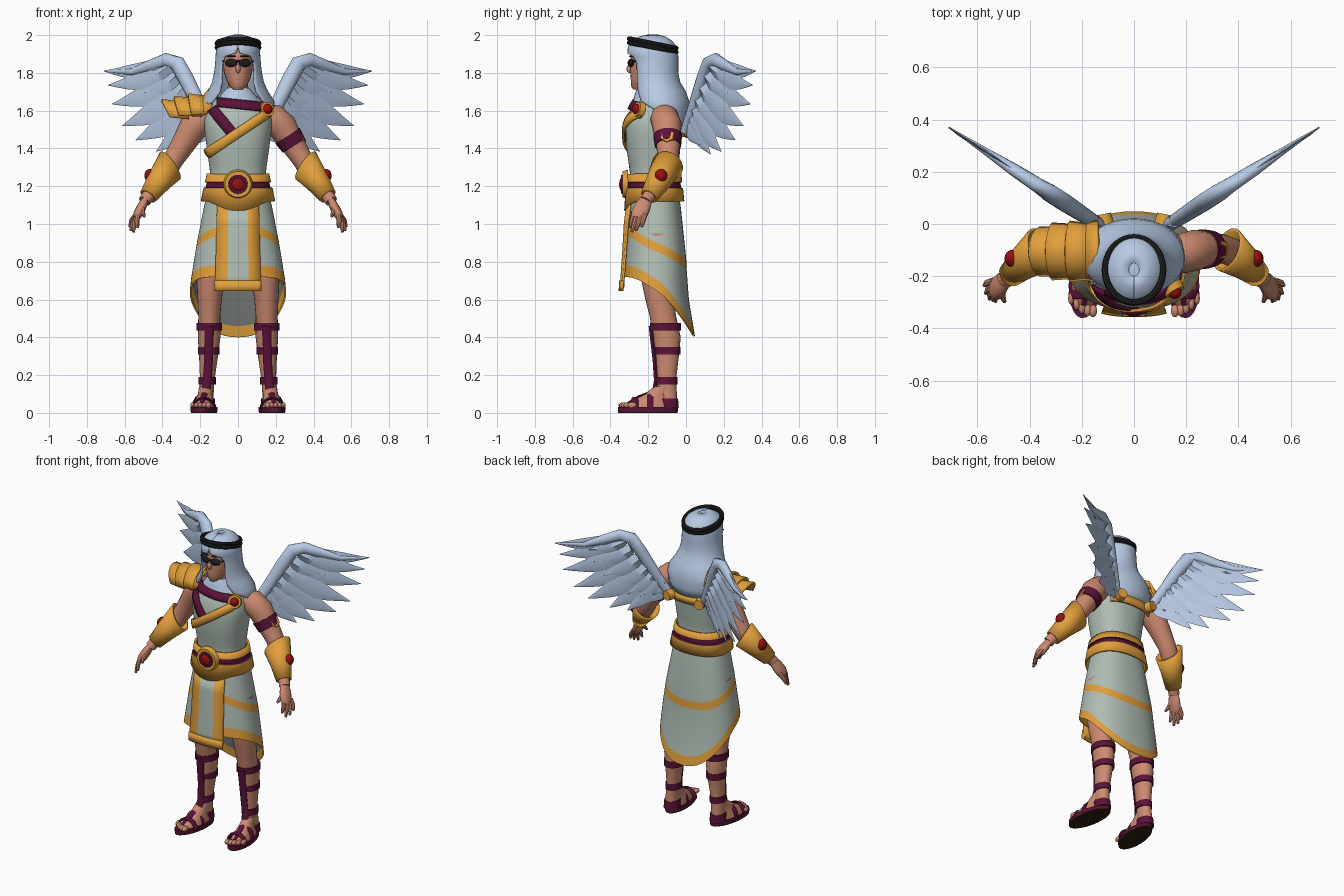
import bpy, bmesh
from math import sin, cos, pi, asin, copysign
from mathutils import Vector, Matrix

cube = bpy.data.objects.get("Cube")
if cube:
    bpy.data.objects.remove(cube)


def material(name, code):
    rgb = [int(code[i:i + 2], 16) / 255 for i in (0, 2, 4)]
    linear = [c / 12.92 if c < 0.04 else ((c + 0.055) / 1.055) ** 2.4 for c in rgb] + [1]
    m = bpy.data.materials.new(name)
    m.use_nodes = True
    m.diffuse_color = linear
    m.node_tree.nodes["Principled BSDF"].inputs["Base Color"].default_value = linear
    return m


skin, cloth = material("warm skin", "CC8A70"), material("sage cloth", "B0BDB4")
gold, purple = material("gold", "E2A03C"), material("deep purple", "5A1238")
red, white = material("red gem", "960F0F"), material("pale blue white", "B7CAE4")
black, lining = material("black", "1E1E1E"), material("grey lining", "767977")
sole_brown = material("dark sole", "2C2210")
made = []


def finish(name, bm, mats, thick=0):
    bmesh.ops.recalc_face_normals(bm, faces=bm.faces[:])
    mesh = bpy.data.meshes.new(name)
    bm.to_mesh(mesh)
    bm.free()
    for m in mats:
        mesh.materials.append(m)
    ob = bpy.data.objects.new(name, mesh)
    bpy.context.scene.collection.objects.link(ob)
    if thick:
        mod = ob.modifiers.new("thickness", "SOLIDIFY")
        mod.thickness, mod.offset = thick, 0
    made.append(ob)
    return ob


def grid(name, rows, mats, closed=True, caps=True, thick=0):
    """Skin a list of point rows; mats is one material or one per band."""
    bands = mats if isinstance(mats, list) else [mats] * (len(rows) - 1)
    slots = list(dict.fromkeys(bands))
    bm = bmesh.new()
    vs = [[bm.verts.new(p) for p in row] for row in rows]
    n = len(rows[0])
    for i, band in enumerate(bands):
        for j in range(n if closed else n - 1):
            k = (j + 1) % n
            f = bm.faces.new((vs[i][j], vs[i][k], vs[i + 1][k], vs[i + 1][j]))
            f.material_index = slots.index(band)
    if closed and caps:
        bm.faces.new(vs[0])
        bm.faces.new(vs[-1])
    return finish(name, bm, slots, thick)


def loft(name, rings, mat, s=1, yaw=0, n=24, caps=True, thick=0):
    """Horizontal ellipses (x, y, z, rx, ry)."""
    turn = Matrix.Rotation(yaw * s, 3, "Z")
    rows = [[Vector((x * s, y, z)) + turn @ Vector((rx * sin(a), -ry * cos(a), 0))
             for a in (2 * pi * j / n for j in range(n))] for x, y, z, rx, ry in rings]
    return grid(name, rows, mat, caps=caps, thick=thick)


def tube(name, pts, mat, s=1, fu=1, fv=1, n=14, caps=True, thick=0, slant=0):
    """Tapered tube through (x, y, z, radius)."""
    c = [Vector((p[0] * s, p[1], p[2])) for p in pts]
    rows = []
    for i, p in enumerate(pts):
        t = (c[min(i + 1, len(c) - 1)] - c[max(i - 1, 0)]).normalized()
        u = t.cross(Vector((0, 1, 0))).normalized()
        v = u.cross(t)
        ring = []
        for j in range(n):
            a = 2 * pi * j / n
            d = (u * cos(a) * fu + v * sin(a) * fv) * p[3]
            ring.append(c[i] + d - t * (slant * d.x * s if i == 0 else 0))
        rows.append(ring)
    return grid(name, rows, mat, caps=caps, thick=thick)


def ball(name, loc, scale, mat, yaw=0):
    bm = bmesh.new()
    bmesh.ops.create_uvsphere(bm, u_segments=18, v_segments=12, radius=1)
    bm.transform(Matrix.Translation(loc) @ Matrix.Rotation(yaw, 4, "Z") @ Matrix.Diagonal((*scale, 1)))
    return finish(name, bm, [mat])


def disc(name, loc, normal, r, depth, mat, seg=28):
    bm = bmesh.new()
    bmesh.ops.create_cone(bm, cap_ends=True, segments=seg, radius1=r, radius2=r * 0.88, depth=depth)
    turn = Vector(normal).to_track_quat("Z", "Y").to_matrix().to_4x4()
    bm.transform(Matrix.Translation(loc) @ turn)
    return finish(name, bm, [mat])


def medallion(name, loc, normal, r):
    disc(name + "_rim", loc, normal, r, 0.03, gold)
    ball(name + "_gem", Vector(loc) + Vector(normal).normalized() * 0.012, [r * 0.6] * 3, red)


# Body surface: height, half width, front y, back y
PROFILE = [(0.36, .265, -.34, .055), (0.6, .26, -.335, .015), (0.7, .25, -.33, .005),
           (0.85, .226, -.32, 0), (1.0, .2, -.312, -.012), (1.1, .178, -.3, -.03),
           (1.18, .16, -.295, -.04), (1.26, .145, -.295, -.045), (1.4, .165, -.315, -.03),
           (1.5, .178, -.32, -.02), (1.57, .18, -.31, -.005), (1.64, .145, -.275, -.01),
           (1.7, .07, -.23, -.08)]
POWER = 0.85


def section(z):
    for lo, hi in zip(PROFILE, PROFILE[1:]):
        if z <= hi[0]:
            t = max(0, (z - lo[0]) / (hi[0] - lo[0]))
            return [p + (q - p) * t for p, q in zip(lo[1:], hi[1:])]
    return PROFILE[-1][1:]


def body(a, z, off=0):
    rx, front, back = section(z)
    bx, by = (copysign(abs(v) ** POWER, v) for v in (sin(a), cos(a)))
    return Vector(((rx + off) * bx, (front + back) / 2 - ((back - front) / 2 + off) * by, z))


def chest(x, z, off):
    return body(copysign(asin(min(1, abs(x) / section(z)[0]) ** (1 / POWER)), x), z, off)


def sheet(name, levels, mats, a0=0, a1=2 * pi, n=56, thick=0):
    full = a1 - a0 > 6
    angles = [a0 + (a1 - a0) * j / n for j in range(n if full else n + 1)]
    cols = [[body(a, z, off) for z, off in levels(a)] for a in angles]
    return grid(name, list(zip(*cols)), mats, closed=full, caps=False, thick=thick)


def strip(name, start, end, width, mat, off):
    """Sash over the chest between two (x, z) points."""
    p, q = Vector(start), Vector(end)
    side = Vector((p.y - q.y, q.x - p.x)).normalized() * width / 2
    mid = [p.lerp(q, j / 14) for j in range(15)]
    rows = [[chest(m.x + side.x * k, m.y + side.y * k, off) for m in mid] for k in (-1, 0, 1)]
    return grid(name, rows, mat, closed=False, thick=0.012)


# Tunic, skirt and lining
def hem(a):
    return 0.72 - 0.32 * ((1 - cos(a)) / 2) ** 2.2


def skirt_levels(off):
    def levels(a):
        mid, low = 0.97 - 0.09 * (1 - cos(a)), hem(a)
        return [(z, off) for z in (1.17, 1.08, mid + .025, mid - .025,
                                   (mid + low) / 2, low + .06, low)]
    return levels


sheet("tunic", lambda a: [(1.15 + 0.05 * i, 0) for i in range(12)], cloth)
sheet("skirt", skirt_levels(0), [cloth, cloth, gold, cloth, cloth, gold])
sheet("skirt_lining", skirt_levels(-0.008), [lining] * 5 + [gold])
columns = [[chest(x * (1.35 - 0.3 * z), z, 0.014) for z in (1.1, 1.0, 0.9, 0.8, 0.72, 0.66)]
           for x in (-.1, -.046, .046, .1)]
grid("front_panel", columns, [gold, cloth, gold], closed=False, thick=0.012)
strip("front_panel_hem", (-.115, .672), (.115, .672), 0.055, gold, 0.018)

# Belt and buckle
sheet("belt", lambda a: [(1.265, .014), (1.225, .018), (1.222, .009), (1.19, .009), (1.187, .02),
                         (1.12 - 0.05 * max(0, cos(a)) ** 6, .018)],
      [gold, purple, purple, purple, gold], thick=0.012)
disc("buckle_rim", (0, -.322, 1.21), (0, -1, 0), 0.078, 0.03, gold)
disc("buckle_inset", (0, -.326, 1.21), (0, -1, 0), 0.056, 0.034, purple)
ball("buckle_gem", (0, -.338, 1.21), (.036, .016, .036), red)

# Sashes, collar and back strap
strip("purple_sash", (-.13, 1.61), (-.005, 1.45), 0.055, purple, 0.008)
strip("gold_sash", (.15, 1.59), (-.155, 1.37), 0.05, gold, 0.014)
strip("collar", (-.1, 1.645), (.125, 1.62), 0.045, purple, 0.014)
medallion("shoulder_brooch", (.15, -.25, 1.605), (.5, -.85, .25), 0.045)
sheet("back_strap", lambda a: [(1.51, .022), (1.46, .026)], gold, pi - 0.8, pi + 0.8, 20, 0.015)

# Head
loft("neck", [(0, -.18, 1.6, .07, .07), (0, -.2, 1.76, .05, .06)], skin)
loft("head", [(0, -.25, 1.712, .025, .03), (0, -.232, 1.73, .045, .058), (0, -.21, 1.765, .064, .082),
              (0, -.195, 1.81, .076, .1), (0, -.19, 1.86, .08, .106), (0, -.185, 1.92, .082, .106),
              (0, -.18, 1.96, .06, .08)], skin)
ball("nose", (0, -.297, 1.822), (.013, .018, .024), skin)
ball("lips", (0, -.283, 1.77), (.024, .01, .01), skin)
ball("chin", (0, -.268, 1.733), (.026, .022, .02), skin)
ball("glasses_bridge", (0, -.3, 1.862), (.02, .008, .006), black)
for s, side in ((1, "left_"), (-1, "right_")):
    ball(side + "lens", (.037 * s, -.292, 1.853), (.034, .013, .022), black, 0.35 * s)
    ball(side + "temple", (.078 * s, -.235, 1.862), (.006, .055, .006), black)
    ball(side + "brow", (.035 * s, -.289, 1.888), (.026, .01, .005), black, 0.35 * s)

# Head cloth: height, half width, front y, back y, opening angle
HOOD = [(1.998, .02, -.2, -.15, 0), (1.988, .06, -.245, -.11, 0), (1.965, .092, -.285, -.075, 0),
        (1.935, .108, -.303, -.055, 0), (1.905, .113, -.306, -.047, .08), (1.89, .114, -.302, -.046, .6),
        (1.85, .116, -.295, -.046, .78), (1.8, .122, -.29, -.046, .76), (1.75, .132, -.285, -.035, .7),
        (1.7, .155, -.28, -.005, .66), (1.65, .188, -.275, .012, .75), (1.61, .195, -.26, .016, 1.2),
        (1.56, .185, -.25, .014, 1.8), (1.5, .16, -.24, .005, 2.4)]
rows = [[(rx * sin(a), (f + b) / 2 - (b - f) / 2 * cos(a), z)
         for a in (gap + (2 * pi - 2 * gap) * j / 40 for j in range(41))] for z, rx, f, b, gap in HOOD]
grid("head_cloth", rows, white, closed=False, thick=0.01)
ball("head_cloth_crown", (0, -.175, 1.975), (.07, .085, .025), white)
loft("neck_scarf", [(0, -.185, 1.63, .13, .1), (0, -.195, 1.68, .095, .078), (0, -.2, 1.72, .06, .06)], white)
for i, z in enumerate((1.935, 1.956)):
    tilt = Matrix.Translation((0, -.176, z)) @ Matrix.Rotation(-0.2, 4, "X")
    rows = [[tilt @ Vector(((.111 + .013 * cos(b)) * sin(a), -(.127 + .013 * cos(b)) * cos(a), .013 * sin(b)))
             for b in (2 * pi * k / 8 for k in range(8))] for a in (2 * pi * j / 40 for j in range(41))]
    grid("head_cord_%d" % (i + 1), rows, black, caps=False)

# Wing feathers: base x, base z, tip x, tip z, half width
FEATHERS = [(.4, 1.85, .71, 1.81, .04), (.37, 1.82, .685, 1.735, .048), (.34, 1.76, .665, 1.635, .055),
            (.3, 1.7, .61, 1.52, .06), (.26, 1.64, .54, 1.445, .06), (.23, 1.6, .43, 1.385, .055),
            (.2, 1.58, .34, 1.37, .05), (.17, 1.55, .26, 1.42, .045)]
BONE = [(.13, 1.49, .03), (.2, 1.62, .036), (.27, 1.76, .041), (.32, 1.85, .042), (.38, 1.87, .036),
        (.46, 1.84, .03), (.56, 1.805, .018), (.68, 1.808, .006)]


def feather(name, s, base, tip, width, depth, shift):
    base, tip = Vector(base), Vector(tip)
    across = Vector((base.y - tip.y, tip.x - base.x)).normalized()
    rows = []
    for k, shape in enumerate((.6, .85, 1, 1, .9, .65, .35, .04)):
        t = k / 7
        c = base.lerp(tip, t) - across * 0.022 * sin(pi * t)
        d = depth * (1 - 0.8 * t)
        ring = [(c + across * width * shape * e, shift + d * h) for e, h in ((1, 0), (0, 1), (-1, 0), (0, -1))]
        rows.append([((p.x + h * .545) * s, .65 * (p.x - .14) - h * .838, p.y) for p, h in ring])
    grid(name, rows, white)


for s, side in ((1, "left_"), (-1, "right_")):
    # Wings
    tube(side + "wing_arm", [(x, .65 * (x - .14), z, r) for x, z, r in BONE], white, s, fv=0.8)
    for i, (bx, bz, tx, tz, w) in enumerate(FEATHERS):
        feather(side + "feather_%d" % (i + 1), s, (bx, bz), (tx, tz), w, 0.016, 0.003 * (i % 2))
        end = (bx + (tx - bx) * 0.55, bz + (tz - bz) * 0.55)
        feather(side + "covert_%d" % (i + 1), s, (bx - .02, bz + .02), end, w * 0.95, 0.026, 0)
    disc(side + "wing_boss", (.115 * s, .018, 1.49), (.2 * s, 1, 0), 0.035, 0.04, gold)

    # Arms and hands
    tube(side + "arm", [(.13, -.13, 1.59, .05), (.18, -.115, 1.565, .075), (.235, -.1, 1.515, .078),
                        (.28, -.095, 1.44, .066), (.34, -.095, 1.345, .055), (.38, -.11, 1.28, .054),
                        (.47, -.19, 1.155, .035), (.495, -.215, 1.12, .033)], skin, s, n=18)
    tube(side + "palm", [(.488, -.208, 1.135, .03), (.51, -.23, 1.09, .042), (.53, -.25, 1.05, .042),
                         (.54, -.258, 1.03, .03)], skin, s, fu=0.6, fv=1.05)
    tips = [(.495, -.298, 1.04), (.53, -.296, .98), (.553, -.287, .957), (.568, -.265, .965), (.574, -.235, .985)]
    for i, (x, y, z) in enumerate(tips):
        bx, by, bz = (.505, -.25, 1.09) if i == 0 else (.527 + .003 * i, -.295 + .019 * i, 1.05)
        tube(side + "finger_%d" % (i + 1), [(bx, by, bz, .015), ((bx + x) / 2 + .006, (by + y) / 2, (bz + z) / 2, .014),
                                            (x, y, z, .007)], skin, s, n=8)
    tube(side + "bracer", [(.358, -.098, 1.31, .08), (.42, -.147, 1.225, .06), (.475, -.195, 1.148, .042)],
         gold, s, n=20, caps=False, thick=0.012, slant=0.45)
    ball(side + "bracer_gem", (.468 * s, -.132, 1.256), (.028, .033, .035), red)

    # Legs, sandals and straps
    loft(side + "leg", [(.12, -.16, .95, .09, .11), (.145, -.15, .72, .075, .09), (.15, -.14, .6, .064, .075),
                        (.152, -.122, .51, .058, .07), (.153, -.102, .4, .06, .074), (.156, -.1, .3, .05, .062),
                        (.163, -.105, .17, .038, .052), (.168, -.1, .1, .039, .052), (.17, -.095, .03, .042, .05)], skin, s)
    for i, (x, y, z, rx, ry) in enumerate([(.152, -.108, .455, .068, .082), (.155, -.098, .33, .058, .07),
                                           (.163, -.105, .17, .046, .06)]):
        loft(side + "leg_strap_%d" % (i + 1), [(x, y, z - .02, rx, ry), (x, y, z + .02, rx, ry)], purple, s)
    tube(side + "shin_strap", [(.152, -.183, .46, .03), (.154, -.176, .38, .026), (.156, -.164, .28, .026),
                               (.163, -.157, .17, .026), (.17, -.17, .11, .026), (.182, -.25, .082, .02),
                               (.192, -.31, .05, .012)], purple, s, fu=0.9, fv=0.5)
    loft(side + "foot", [(.18, -.2, .02, .06, .14), (.18, -.195, .045, .056, .128), (.177, -.18, .07, .047, .1),
                         (.173, -.15, .1, .038, .07), (.17, -.115, .14, .036, .052)], skin, s, yaw=0.13)
    loft(side + "sole", [(.18, -.202, z, .068, .16) for z in (.008, .03)], purple, s, yaw=0.13)
    loft(side + "sole_bottom", [(.18, -.202, z, .067, .159) for z in (0, .008)], sole_brown, s, yaw=0.13)
    loft(side + "heel_guard", [(.169, -.098, .025, .05, .06), (.169, -.1, .075, .046, .058)], purple, s)
    for i in range(5):
        ball(side + "toe_%d" % (i + 1), ((.157 + .021 * i) * s, -.333 + .005 * i * i * .6, .04),
             (.016 - .0012 * i, .024, .016), skin)
    for i, (y, w, top) in enumerate([(-.27, .062, .078), (-.19, .058, .1)]):
        arch = [(.182 + w * cos(pi * k / 8), y, .02 + (top - .02) * sin(pi * k / 8), .014) for k in range(9)]
        tube(side + "foot_strap_%d" % (i + 1), arch, purple, s, fu=0.5, fv=1.3)

# Armband on the left arm
tube("armband", [(.262, -.097, 1.468, .077), (.296, -.095, 1.415, .07)], purple, n=18)
disc("armband_plate", (.332, -.098, 1.462), (.85, -.1, .5), 0.042, 0.025, gold, 6)


# Layered shoulder guard on the right arm
def guard_plate(name, inner, outer, point):
    rows = []
    for t in (0, 0.5, 1):
        x, top, ry, drop = (p + (q - p) * t for p, q in zip(inner, outer))
        rows.append([(x - point * t * cos(b), -.105 + ry * sin(b), top - drop * (1 - cos(b)))
                     for b in (-1.45 + 2.9 * j / 8 for j in range(9))])
    grid(name, rows, gold, closed=False, thick=0.014)


guard_plate("guard_collar", (-.2, 1.655, .1, .1), (-.138, 1.725, .115, .13), 0)
guard_plate("guard_upper", (-.15, 1.67, .1, .1), (-.245, 1.685, .112, .12), 0.02)
guard_plate("guard_middle", (-.2, 1.66, .098, .1), (-.31, 1.67, .105, .11), 0.03)
guard_plate("guard_lower", (-.26, 1.635, .09, .09), (-.355, 1.655, .09, .1), 0.05)

# Smooth shading with sharp edges kept
bpy.ops.object.select_all(action="DESELECT")
for ob in made:
    ob.select_set(True)
bpy.context.view_layer.objects.active = made[0]
bpy.ops.object.shade_smooth_by_angle(angle=0.7)
